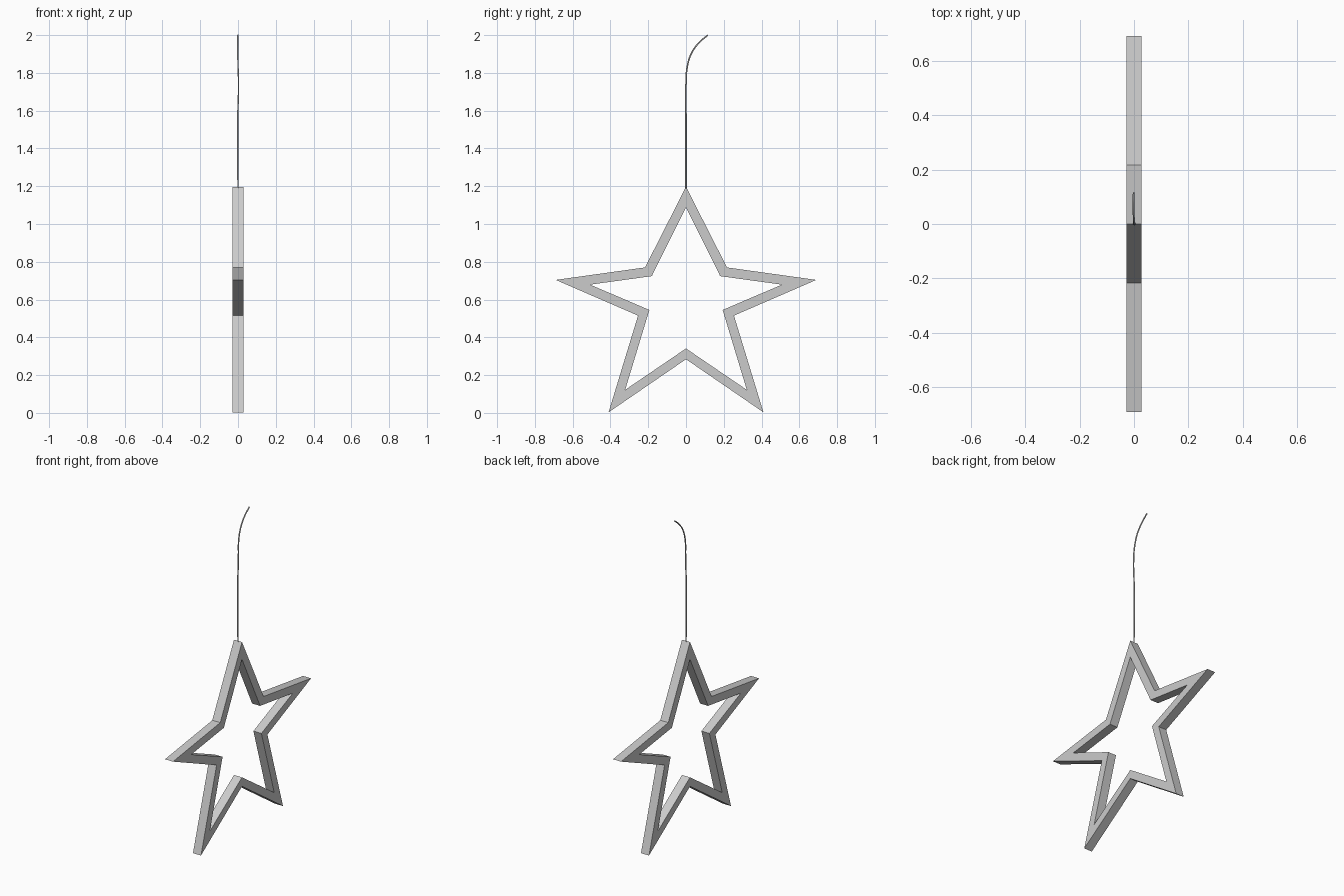
import bpy, bmesh

if "Cube" in bpy.data.objects:
    bpy.data.objects.remove(bpy.data.objects["Cube"])

HALF_DEPTH = 0.028

# Half outlines (y, z) from top tip to bottom notch; mirrored across y
outer_half = [(0, 1.197), (0.217, 0.77), (0.69, 0.704), (0.254, 0.515), (0.41, 0.003), (0, 0.284)]
inner_half = [(0, 1.088), (0.181, 0.724), (0.508, 0.679), (0.194, 0.545), (0.322, 0.122), (0, 0.341)]


def full_loop(half):
    return half + [(-y, z) for y, z in reversed(half[1:-1])]


# Star frame: two outlines bridged on both faces and along the depth
bm = bmesh.new()
rings = [[bm.verts.new((x, y, z)) for y, z in full_loop(half)]
         for half, x in ((outer_half, -HALF_DEPTH), (outer_half, HALF_DEPTH),
                         (inner_half, HALF_DEPTH), (inner_half, -HALF_DEPTH))]
n = len(rings[0])
for r in range(4):
    a, b = rings[r], rings[(r + 1) % 4]
    for i in range(n):
        j = (i + 1) % n
        bm.faces.new((a[i], a[j], b[j], b[i]))
bmesh.ops.recalc_face_normals(bm, faces=bm.faces)
mesh = bpy.data.meshes.new("star_frame")
bm.to_mesh(mesh)
bm.free()
bpy.context.collection.objects.link(bpy.data.objects.new("star_frame", mesh))

# Hanging cord: thin tube along a gently bent path
path = [(0, 0, 1.185), (-0.002, 0, 1.4), (-0.001, 0, 1.58), (0.003, 0, 1.74), (0, 0.008, 1.84),
        (-0.001, 0.032, 1.91), (-0.002, 0.072, 1.963), (-0.001, 0.115, 2.0)]
curve = bpy.data.curves.new("hanging_cord", 'CURVE')
curve.dimensions = '3D'
curve.bevel_depth = 0.004
curve.bevel_resolution = 1
curve.resolution_u = 6
curve.use_fill_caps = True
spline = curve.splines.new('BEZIER')
spline.bezier_points.add(len(path) - 1)
for p, co in zip(spline.bezier_points, path):
    p.co = co
    p.handle_left_type = p.handle_right_type = 'AUTO'
bpy.context.collection.objects.link(bpy.data.objects.new("hanging_cord", curve))
